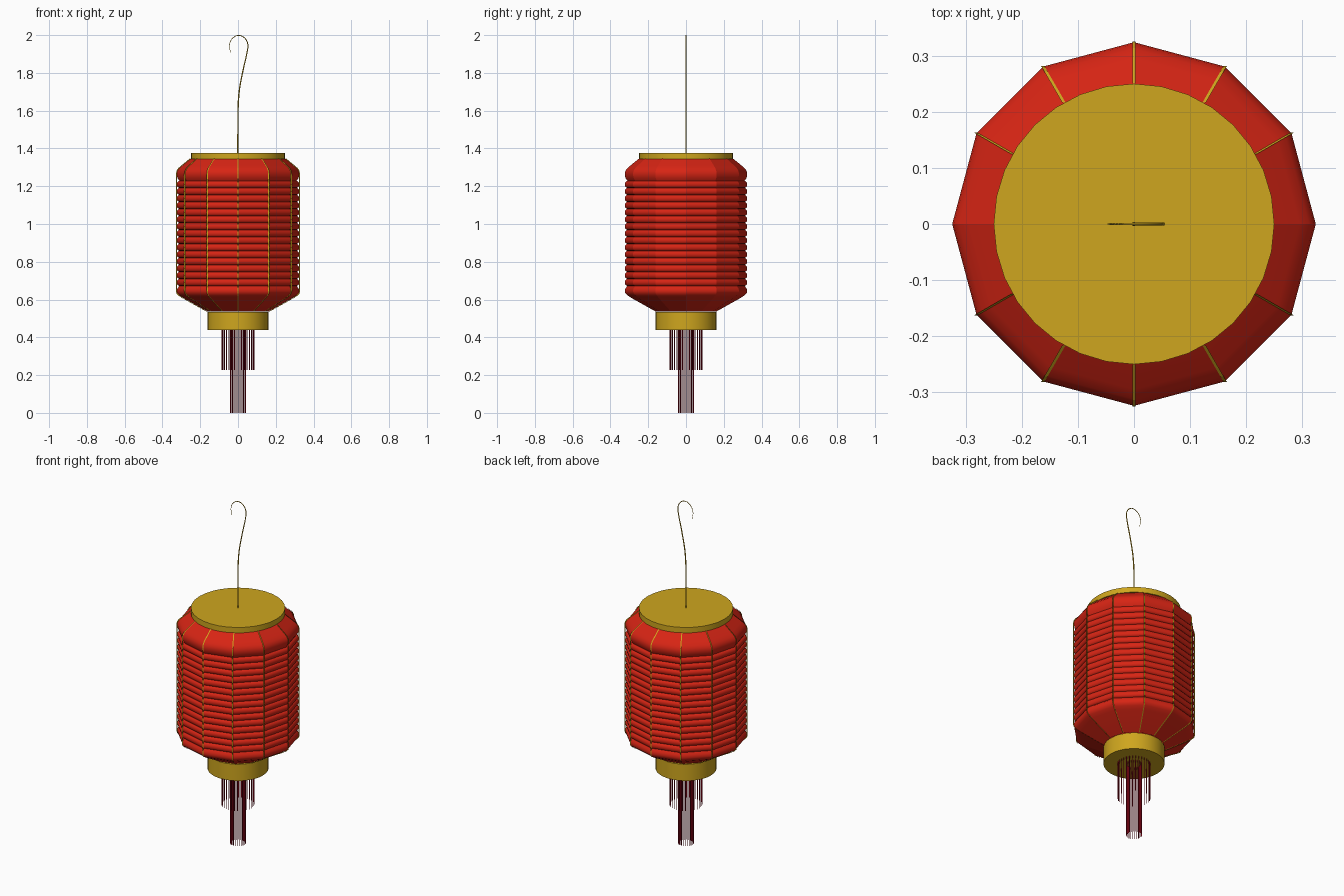
import bpy, bmesh
from math import sin, cos, pi, tau

if "Cube" in bpy.data.objects:
    bpy.data.objects.remove(bpy.data.objects["Cube"])


def material(name, rgb):
    m = bpy.data.materials.new(name)
    m.diffuse_color = (*rgb, 1)
    m.use_nodes = True
    m.node_tree.nodes["Principled BSDF"].inputs["Base Color"].default_value = m.diffuse_color
    return m


RED = material("red_paper", (0.68, 0.018, 0.007))
GOLD = material("gold", (0.62, 0.38, 0.013))
DARK = material("tassel_red", (0.28, 0.002, 0.01))


def finish(bm, name, mat):
    me = bpy.data.meshes.new(name)
    bm.to_mesh(me)
    bm.free()
    me.materials.append(mat)
    ob = bpy.data.objects.new(name, me)
    bpy.context.collection.objects.link(ob)
    return ob


def ring_point(r, a, z):
    return (r * cos(a), r * sin(a), z)


# Pleated paper body: twelve-sided revolve of a profile, from top to bottom
SIDES, PLEATS = 12, 15
z_hi, z_lo, r_in, depth = 1.228, 0.672, 0.31, 0.014
profile = [(0.248, 1.347), (0.295, 1.309), (0.312, 1.294), (0.321, 1.28),
           (0.324, 1.265), (0.321, 1.245)]
valleys = {len(profile)}
profile.append((r_in, z_hi))
step = (z_hi - z_lo) / PLEATS
for p in range(PLEATS):
    for s in range(1, 7):
        profile.append((r_in + depth * sin(pi * s / 6),
                        z_hi - step * (p + 0.5 - 0.5 * cos(pi * s / 6))))
    valleys.add(len(profile) - 1)
profile += [(0.321, 0.66), (0.324, 0.645), (0.321, 0.633), (0.31, 0.622),
            (0.29, 0.609), (0.163, 0.538)]
bm = bmesh.new()
rings = [[bm.verts.new(ring_point(r, tau * k / SIDES, z)) for k in range(SIDES)]
         for r, z in profile]
for i in range(len(rings) - 1):
    for k in range(SIDES):
        n = (k + 1) % SIDES
        f = bm.faces.new((rings[i][k], rings[i + 1][k], rings[i + 1][n], rings[i][n]))
        f.smooth = True
# Crisp corners and pleat folds
for i, ring in enumerate(rings):
    for k in range(SIDES):
        if i + 1 < len(rings):
            bm.edges.get((ring[k], rings[i + 1][k])).smooth = False
        if i in valleys:
            bm.edges.get((ring[k], ring[(k + 1) % SIDES])).smooth = False
finish(bm, "paper_body", RED)

# Flat gold ribs running down every corner
rib_path = [(0.25, 1.348), (0.296, 1.311), (0.3135, 1.296), (0.3225, 1.281),
            (0.3255, 1.265), (0.3255, 0.645), (0.3225, 0.632), (0.311, 0.62),
            (0.291, 0.607), (0.164, 0.536)]
bm = bmesh.new()
for k in range(SIDES):
    a, last = tau * k / SIDES, None
    for r, z in rib_path:
        x, y, _ = ring_point(r, a, z)
        pair = [bm.verts.new((x - 0.003, y, z)), bm.verts.new((x + 0.003, y, z))]
        if last:
            bm.faces.new((last[0], last[1], pair[1], pair[0]))
        last = pair
finish(bm, "corner_ribs", GOLD)


# Gold caps
def cap(name, r, z0, z1):
    bpy.ops.mesh.primitive_cylinder_add(vertices=32, radius=r, depth=z1 - z0,
                                        location=(0, 0, (z0 + z1) / 2))
    ob = bpy.context.object
    ob.name = name
    ob.data.materials.append(GOLD)
    bpy.ops.object.shade_smooth_by_angle()


cap("top_cap", 0.25, 1.345, 1.377)
cap("bottom_cap", 0.162, 0.438, 0.535)


# Tassel fringes made of thin strands hung in a circle
def fringe(name, count, r, z0, z1, w=0.0022):
    bm = bmesh.new()
    for k in range(count):
        x, y, _ = ring_point(r, tau * k / count, 0)
        c = [[bm.verts.new((x + w * cos(pi * j / 2), y + w * sin(pi * j / 2), z))
              for j in range(4)] for z in (z0, z1)]
        for j in range(4):
            n = (j + 1) % 4
            bm.faces.new((c[0][j], c[0][n], c[1][n], c[1][j]))
        bm.faces.new(c[0][::-1])
        bm.faces.new(c[1])
    finish(bm, name, DARK)


fringe("outer_tassel", 32, 0.086, 0.226, 0.44)
fringe("inner_tassel", 24, 0.041, 0.0, 0.44)

# Tapering wire hook
hook = [(0, 1.37), (0, 1.5), (0.005, 1.69), (0.028, 1.82), (0.048, 1.91),
        (0.052, 1.95), (0.037, 1.983), (0.005, 1.998), (-0.027, 1.985),
        (-0.045, 1.95), (-0.04, 1.908)]
cu = bpy.data.curves.new("hanging_hook", 'CURVE')
cu.dimensions = '3D'
cu.bevel_depth = 0.004
cu.bevel_resolution = 1
cu.resolution_u = 5
cu.use_fill_caps = True
sp = cu.splines.new('BEZIER')
sp.bezier_points.add(len(hook) - 1)
for i, (bp, (x, z)) in enumerate(zip(sp.bezier_points, hook)):
    bp.co = (x, 0, z)
    bp.handle_left_type = bp.handle_right_type = 'AUTO'
    bp.radius = 1 - 0.07 * i
cu.materials.append(GOLD)
bpy.context.collection.objects.link(bpy.data.objects.new("hanging_hook", cu))
